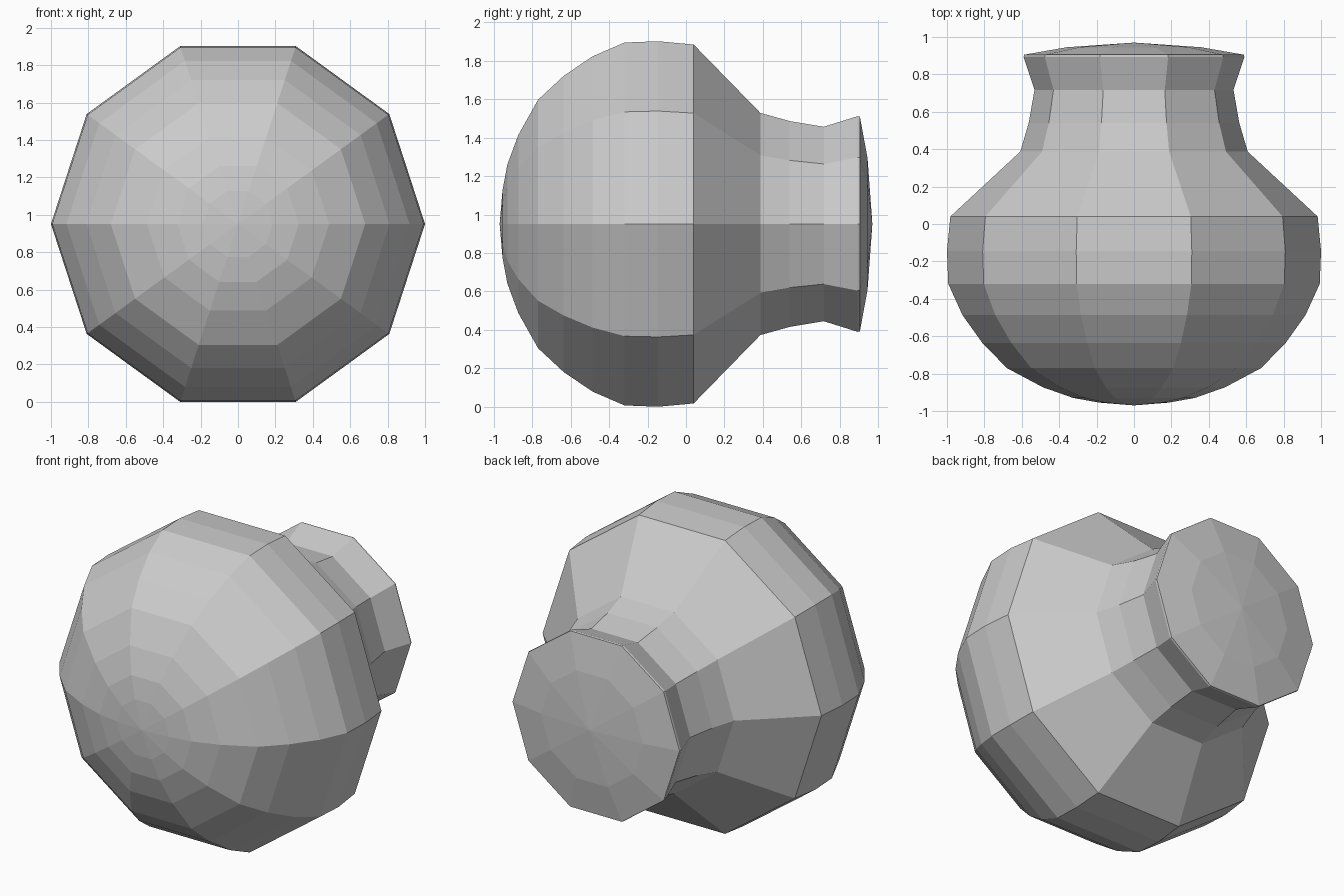
import bpy, bmesh
from math import cos, sin, pi

if "Cube" in bpy.data.objects:
    bpy.data.objects.remove(bpy.data.objects["Cube"])

SIDES = 10
CENTRE_Z = sin(2 * pi / 5)


def lathe(name, profile):
    """Turn (y, radius) points around the y axis; radius 0 makes a pole."""
    bm = bmesh.new()
    rings = []
    for y, r in profile:
        n = SIDES if r > 0 else 1
        rings.append([bm.verts.new((r * cos(2 * pi * i / SIDES), y,
                                    CENTRE_Z + r * sin(2 * pi * i / SIDES)))
                      for i in range(n)])
    for a, b in zip(rings, rings[1:]):
        for i in range(SIDES):
            j = (i + 1) % SIDES
            quad = [a[i % len(a)], a[j % len(a)], b[j % len(b)], b[i % len(b)]]
            bm.faces.new(list(dict.fromkeys(quad)))
    bmesh.ops.recalc_face_normals(bm, faces=bm.faces)
    mesh = bpy.data.meshes.new(name)
    bm.to_mesh(mesh)
    bm.free()
    obj = bpy.data.objects.new(name, mesh)
    bpy.context.collection.objects.link(obj)
    return obj


# One closed turned form: round bulb, shoulder, flared neck, shallow domed cap
lathe("bulb_body", [
    (-0.97, 0), (-0.955, 0.185), (-0.93, 0.325), (-0.873, 0.487),
    (-0.77, 0.68), (-0.637, 0.81), (-0.487, 0.917), (-0.32, 0.993),
    (-0.145, 1.0), (0.04, 0.982),
    (0.387, 0.608), (0.54, 0.563), (0.717, 0.532), (0.893, 0.59),
    (0.905, 0.588), (0.945, 0.36), (0.97, 0),
])
